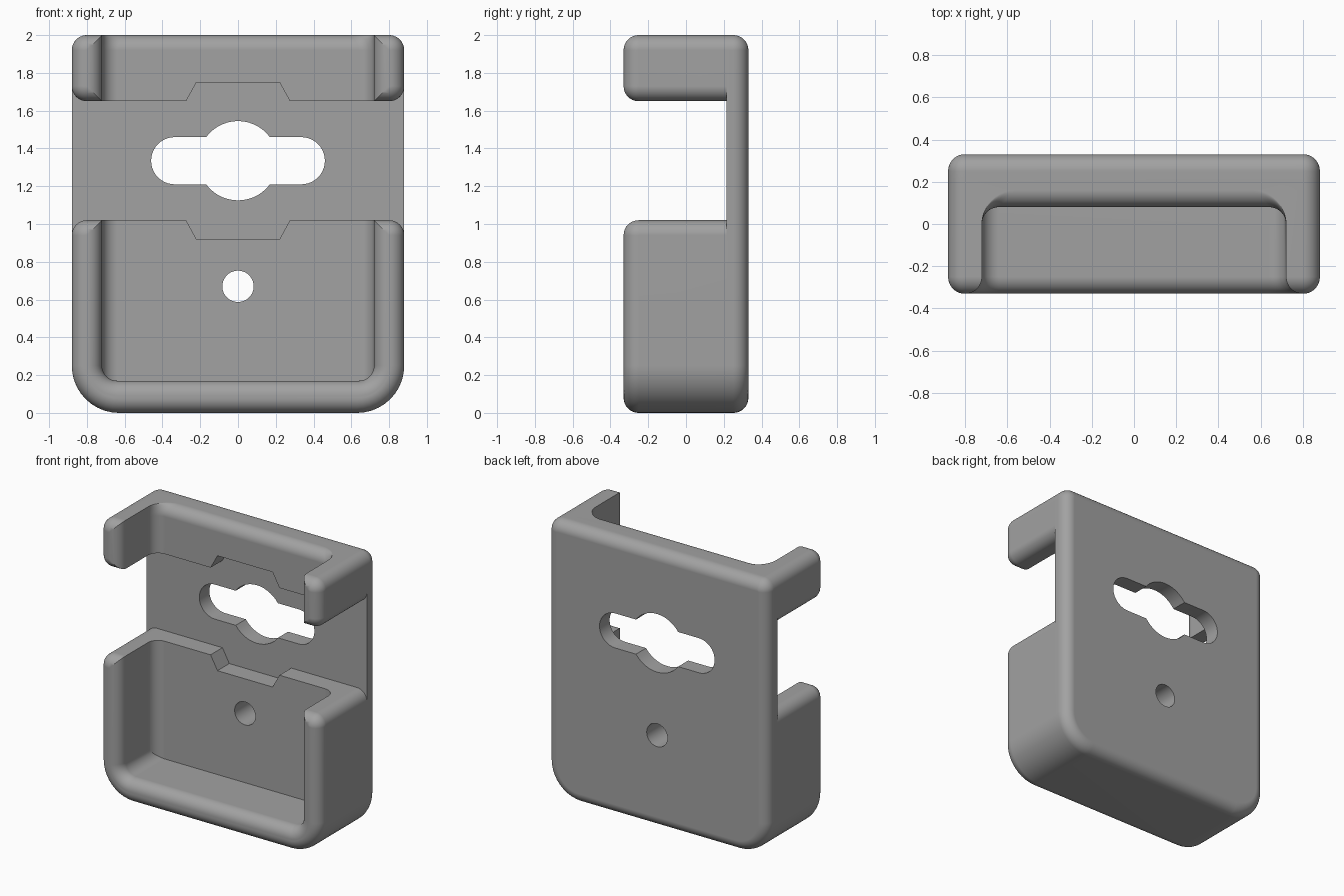
import bpy, bmesh, math

if "Cube" in bpy.data.objects:
    bpy.data.objects.remove(bpy.data.objects["Cube"])

W, R = 0.88, 0.08          # half width, fillet radius
SEG = 10


def loft(name, loops):
    """Closed solid through loops with equal point counts."""
    bm = bmesh.new()
    rings = [[bm.verts.new(p) for p in loop] for loop in loops]
    n = len(rings[0])
    for a, b in zip(rings, rings[1:]):
        for i in range(n):
            j = (i + 1) % n
            bm.faces.new((a[i], a[j], b[j], b[i]))
    bm.faces.new(rings[0][::-1])
    bm.faces.new(rings[-1])
    bmesh.ops.recalc_face_normals(bm, faces=bm.faces[:])
    me = bpy.data.meshes.new(name)
    bm.to_mesh(me)
    bm.free()
    ob = bpy.data.objects.new(name, me)
    bpy.context.collection.objects.link(ob)
    return ob


def arc(cx, cz, r, a0, a1, n=SEG):
    return [(cx + r * math.cos(math.radians(a0 + (a1 - a0) * i / n)),
             cz + r * math.sin(math.radians(a0 + (a1 - a0) * i / n))) for i in range(n + 1)]


def outline(y, hw, z0, z1, rb, rt, o=0.0):
    """Rounded rectangle facing y, grown by o."""
    b, t = rb + o, rt + o
    x, lo, hi = hw + o, z0 - o, z1 + o
    pts = (arc(x - b, lo + b, b, 270, 360) + arc(x - t, hi - t, t, 0, 90)
           + arc(-x + t, hi - t, t, 90, 180) + arc(-x + b, lo + b, b, 180, 270))
    return [(px, y, pz) for px, pz in pts]


def prism(name, pts, y0, y1):
    return loft(name, [[(x, y, z) for x, z in pts] for y in (y0, y1)])


def boolean(ob, tool, op):
    m = ob.modifiers.new(op, 'BOOLEAN')
    m.operation, m.solver, m.object = op, 'EXACT', tool
    bpy.context.view_layer.objects.active = ob
    bpy.ops.object.modifier_apply(modifier=m.name)
    bpy.data.objects.remove(tool)


# quarter-round fillet steps: (travel along the depth, inset)
STEPS = [(R * math.sin(a), R * (1 - math.cos(a)))
         for a in (math.pi / 2 * i / SEG for i in range(SEG + 1))]
FR = 0.97                  # keep the rounded rims from meeting at a knife edge


def block(name, z0, z1, rb, rt):
    loops = [outline(0.215, W, z0, z1, rb, rt)]
    loops += [outline(-0.25 - d, W, z0, z1, rb, rt, -o * FR) for d, o in STEPS]
    return loft(name, loops)


# back plate with rounded rear edge
holder = loft("wall_holder", [outline(0.215, W, 0, 2, 0.25, R)]
              + [outline(0.25 + d, W, 0, 2, 0.25, R, -o * FR) for d, o in STEPS])

# lower cradle and upper clip blocks
boolean(holder, block("lower_cradle", 0, 1.02, 0.25, R), 'UNION')
boolean(holder, block("upper_clip", 1.65, 2, R, R), 'UNION')


# pocket: rounded floor corners, rounded back corners, rounded upper back rim
def plan(z, o):
    r = R + o
    pts = [(0.72, -0.6)] + arc(0.72 - r, 0, r, 0, 90) + arc(-0.72 + r, 0, r, 90, 180) + [(-0.72, -0.6)]
    return [(x, y, z) for x, y in pts]


pocket = loft("pocket", [plan(-0.1, 0)] + [plan(1.92 + d, o) for d, o in STEPS] + [plan(2.2, R)])
front_shape = loft("pocket_front", [outline(y, 0.72, 0.17, 2.5, R, R) for y in (-0.5, 0.5)])
boolean(pocket, front_shape, 'INTERSECT')
boolean(holder, pocket, 'DIFFERENCE')

# rounded inner front rim
rim = loft("rim_flare", [outline(-0.25 - d, 0.72, 0.17, 2.5, R, R, o * FR) for d, o in STEPS]
           + [outline(-0.45, 0.72, 0.17, 2.5, R, R, R * FR)])
boolean(holder, rim, 'DIFFERENCE')

# trapezoid notches above and below the open band
notch = [(-0.22, 0.92), (0.22, 0.92), (0.275, 1.02), (0.275, 1.65),
         (0.22, 1.75), (-0.22, 1.75), (-0.275, 1.65), (-0.275, 1.02)]
boolean(holder, prism("notch", notch, -0.5, 0.215), 'DIFFERENCE')

# slot with round centre, and screw hole
slot = arc(0.335, 1.335, 0.125, -90, 90, 20) + arc(-0.335, 1.335, 0.125, 90, 270, 20)
boolean(holder, prism("slot", slot, -0.5, 0.5), 'DIFFERENCE')
for name, z, r in (("slot_centre", 1.335, 0.21), ("screw_hole", 0.67, 0.083)):
    boolean(holder, prism(name, arc(0, z, r, 0, 352.5, 47), -0.5, 0.5), 'DIFFERENCE')

# grey plastic, smooth fillets
mat = bpy.data.materials.new("grey_plastic")
mat.diffuse_color = (0.36, 0.36, 0.36, 1)
mat.use_nodes = True
mat.node_tree.nodes["Principled BSDF"].inputs["Base Color"].default_value = mat.diffuse_color
holder.data.materials.clear()
holder.data.materials.append(mat)
for p in holder.data.polygons:
    p.material_index = 0
bpy.ops.object.select_all(action='DESELECT')
holder.select_set(True)
bpy.context.view_layer.objects.active = holder
bpy.ops.object.shade_smooth_by_angle(angle=math.radians(30))
wn = holder.modifiers.new("weighted_normals", 'WEIGHTED_NORMAL')
wn.keep_sharp = True
